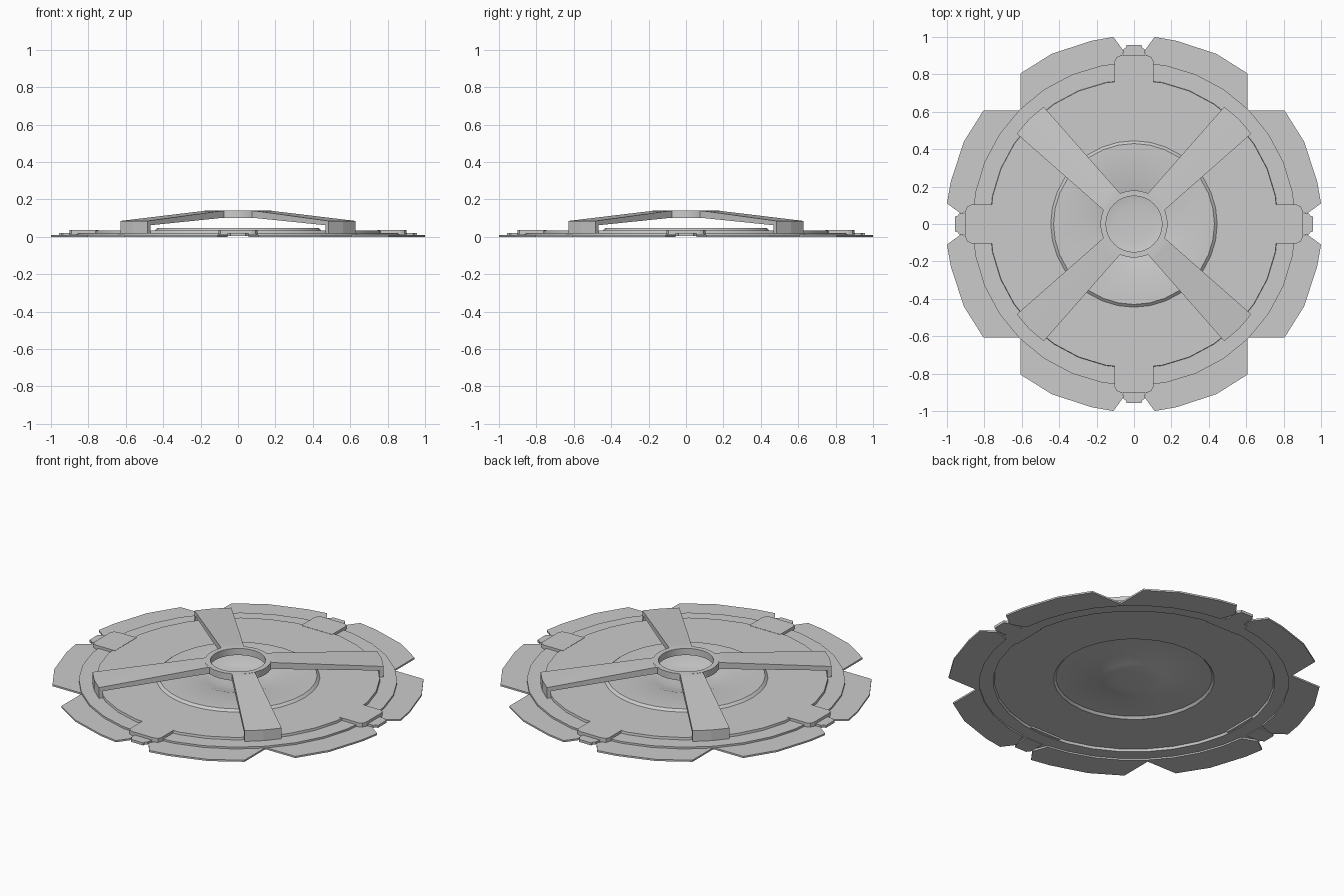
import bpy, bmesh
from math import sin, cos, pi, radians
from mathutils import Matrix

if "Cube" in bpy.data.objects:
    bpy.data.objects.remove(bpy.data.objects["Cube"])


def finish(bm, name, smooth=False):
    bmesh.ops.recalc_face_normals(bm, faces=bm.faces)
    mesh = bpy.data.meshes.new(name)
    bm.to_mesh(mesh)
    bm.free()
    obj = bpy.data.objects.new(name, mesh)
    bpy.context.collection.objects.link(obj)
    if smooth:
        bpy.ops.object.select_all(action='DESELECT')
        obj.select_set(True)
        bpy.context.view_layer.objects.active = obj
        bpy.ops.object.shade_smooth_by_angle(angle=radians(25))
    return obj


def lathe(name, profile, sides=32, closed=False):
    bm = bmesh.new()
    vs = [bm.verts.new((r, 0, z)) for r, z in profile]
    pairs = list(zip(vs, vs[1:])) + ([(vs[-1], vs[0])] if closed else [])
    edges = [bm.edges.new(p) for p in pairs]
    bmesh.ops.spin(bm, geom=vs + edges, axis=(0, 0, 1), cent=(0, 0, 0),
                   angle=2 * pi, steps=sides, use_duplicate=False)
    bmesh.ops.remove_doubles(bm, verts=bm.verts, dist=1e-5)
    return finish(bm, name, True)


def prism(bm, pts, z0, z1):
    face = bm.faces.new([bm.verts.new((x, y, z0)) for x, y in pts])
    out = bmesh.ops.extrude_face_region(bm, geom=[face])
    for v in out['geom']:
        if isinstance(v, bmesh.types.BMVert):
            v.co.z = z1


def turned(pts, a):
    return [(x * cos(a) - y * sin(a), x * sin(a) + y * cos(a)) for x, y in pts]


# stepped sheet: bowl, raised centre, main disc, lower rim
top = [(0, .022), (.1, .023), (.17, .03), (.222, .048), (.43, .048), (.445, .035),
       (.77, .035), (.772, .021), (.865, .021)]
under = [(.865, .009), (.765, .009), (.76, .023), (.437, .023), (.425, .036),
         (.228, .036), (.175, .018), (.1, .012), (0, .011)]
lathe("stepped_disc", top + under)

# outer petals, a mirrored pair per quadrant
arc = [(.84 * sin(radians(a)), .84 * cos(radians(a))) for a in (45, 35, 25, 15, 6)]
half = [(.055, .925), (.11, 1.0), (.225, .98), (.44, .91), (.607, .805), (.607, .607)] + arc
bm = bmesh.new()
for i in range(4):
    for pts in (half, [(y, x) for x, y in half]):
        prism(bm, turned(pts, i * pi / 2), 0, .01)
finish(bm, "outer_petals")


def rounded(w, y0, y1, r):
    right = [(w, y0)] + [(w - r + r * cos(a), y1 - r + r * sin(a)) for a in (0, pi / 4, pi / 2)]
    return right + [(-x, y) for x, y in reversed(right)]


# clip tabs at the four axes
bm = bmesh.new()
for i in range(4):
    prism(bm, turned(rounded(.103, .745, .9, .03), i * pi / 2), .012, .0365)
    small = [(.055, .84), (.055, .935), (.043, .945), (.04, .957)]
    prism(bm, turned(small + [(-x, y) for x, y in reversed(small)], i * pi / 2), .005, .02)
finish(bm, "clip_tabs")

# four tapered arms with a downturned foot
side = [(.155, .14), (.2, .138), (.785, .085), (.785, .014), (.762, .014),
        (.762, .062), (.2, .1), (.155, .1)]
bm = bmesh.new()
for i in range(4):
    turn = Matrix.Rotation(pi / 4 + i * pi / 2, 4, 'Z')
    rows = []
    for s in (-1, 0, 1):
        row = []
        for r, z in side:
            w = .062 + .04 * (r - .155) / .63
            bulge = .008 if s == 0 and r > .7 else 0
            v = bm.verts.new((r + bulge, s * w, z))
            v.co = turn @ v.co
            row.append(v)
        rows.append(row)
    n = len(side)
    for a, b in zip(rows, rows[1:]):
        for k in range(n):
            bm.faces.new((a[k], a[(k + 1) % n], b[(k + 1) % n], b[k]))
    bm.faces.new(rows[0])
    bm.faces.new(rows[2])
finish(bm, "spoke_arms")

# open hub ring
lathe("hub_ring", [(.15, .1), (.18, .1), (.18, .14), (.15, .14)], 32, True)
